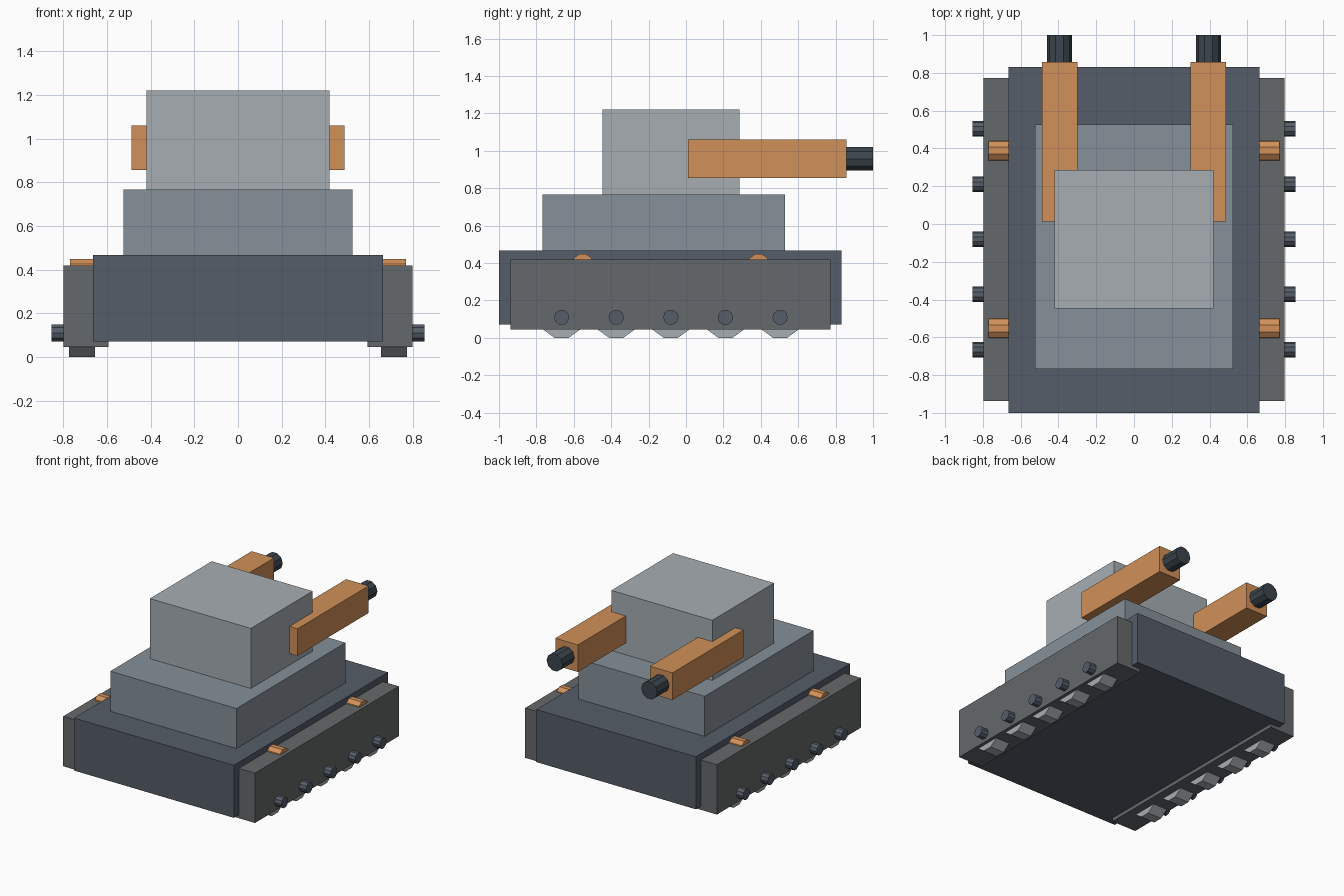
import bpy, bmesh
from math import cos, sin, tau
from mathutils import Vector

if "Cube" in bpy.data.objects:
    bpy.data.objects.remove(bpy.data.objects["Cube"])


def material(name, rgb):
    m = bpy.data.materials.new(name)
    m.diffuse_color = (*rgb, 1)
    m.use_nodes = True
    m.node_tree.nodes["Principled BSDF"].inputs["Base Color"].default_value = m.diffuse_color
    return m


SLATE = material("slate", (0.09, 0.11, 0.14))
SKIRT = material("skirt_grey", (0.13, 0.14, 0.145))
STEEL = material("steel", (0.24, 0.28, 0.32))
LIGHT = material("light_grey", (0.38, 0.42, 0.45))
ORANGE = material("orange", (0.64, 0.28, 0.10))
DARK = material("dark_slate", (0.045, 0.06, 0.075))


def prism(name, section, axis, lo, hi, mat):
    """Extrude a closed section along x (points y,z) or y (points x,z)."""
    bm = bmesh.new()

    def pt(p, t):
        return (t, p[0], p[1]) if axis == "x" else (p[0], t, p[1])

    face = bm.faces.new([bm.verts.new(pt(p, lo)) for p in section])
    ext = bmesh.ops.extrude_face_region(bm, geom=[face])
    moved = [g for g in ext["geom"] if isinstance(g, bmesh.types.BMVert)]
    step = Vector((hi - lo, 0, 0)) if axis == "x" else Vector((0, hi - lo, 0))
    bmesh.ops.translate(bm, verts=moved, vec=step)
    bmesh.ops.recalc_face_normals(bm, faces=bm.faces)
    me = bpy.data.meshes.new(name)
    bm.to_mesh(me)
    bm.free()
    me.materials.append(mat)
    ob = bpy.data.objects.new(name, me)
    bpy.context.collection.objects.link(ob)
    return ob


def box(name, x, y, z, mat):
    section = [(x[0], z[0]), (x[1], z[0]), (x[1], z[1]), (x[0], z[1])]
    return prism(name, section, "y", y[0], y[1], mat)


def rod(name, axis, centre, r, lo, hi, mat, n=10):
    section = [(centre[0] + r * cos(tau * i / n), centre[1] + r * sin(tau * i / n))
               for i in range(n)]
    return prism(name, section, axis, lo, hi, mat)


def mirrored(ob):
    ob.modifiers.new("mirror", "MIRROR")
    return ob


# Hull and two-tier turret
box("hull", (-0.665, 0.665), (-1.0, 0.832), (0.072, 0.467), SLATE)
box("turret_base", (-0.525, 0.525), (-0.768, 0.528), (0.467, 0.768), STEEL)
box("turret_top", (-0.42, 0.42), (-0.447, 0.287), (0.768, 1.22), LIGHT)

# Side skirts
mirrored(box("side_skirt", (0.592, 0.798), (-0.938, 0.772), (0.045, 0.42), SKIRT))

# Twin guns
mirrored(box("gun_housing", (0.30, 0.487), (0.012, 0.857), (0.856, 1.06), ORANGE))
mirrored(rod("gun_barrel", "y", (0.394, 0.957), 0.066, 0.70, 1.0, DARK))

# Wheels and their hubs
for i in range(5):
    y = -0.665 + i * 0.292
    mirrored(rod(f"wheel_{i + 1}", "x", (y, 0.114), 0.12, 0.655, 0.773, LIGHT))
    mirrored(rod(f"wheel_hub_{i + 1}", "x", (y, 0.11), 0.041, 0.74, 0.855, SLATE))

# Orange lugs half sunk into the skirt tops
for name, y in (("front_lug", -0.552), ("rear_lug", 0.388)):
    mirrored(rod(name, "x", (y, 0.391), 0.06, 0.66, 0.77, ORANGE))
